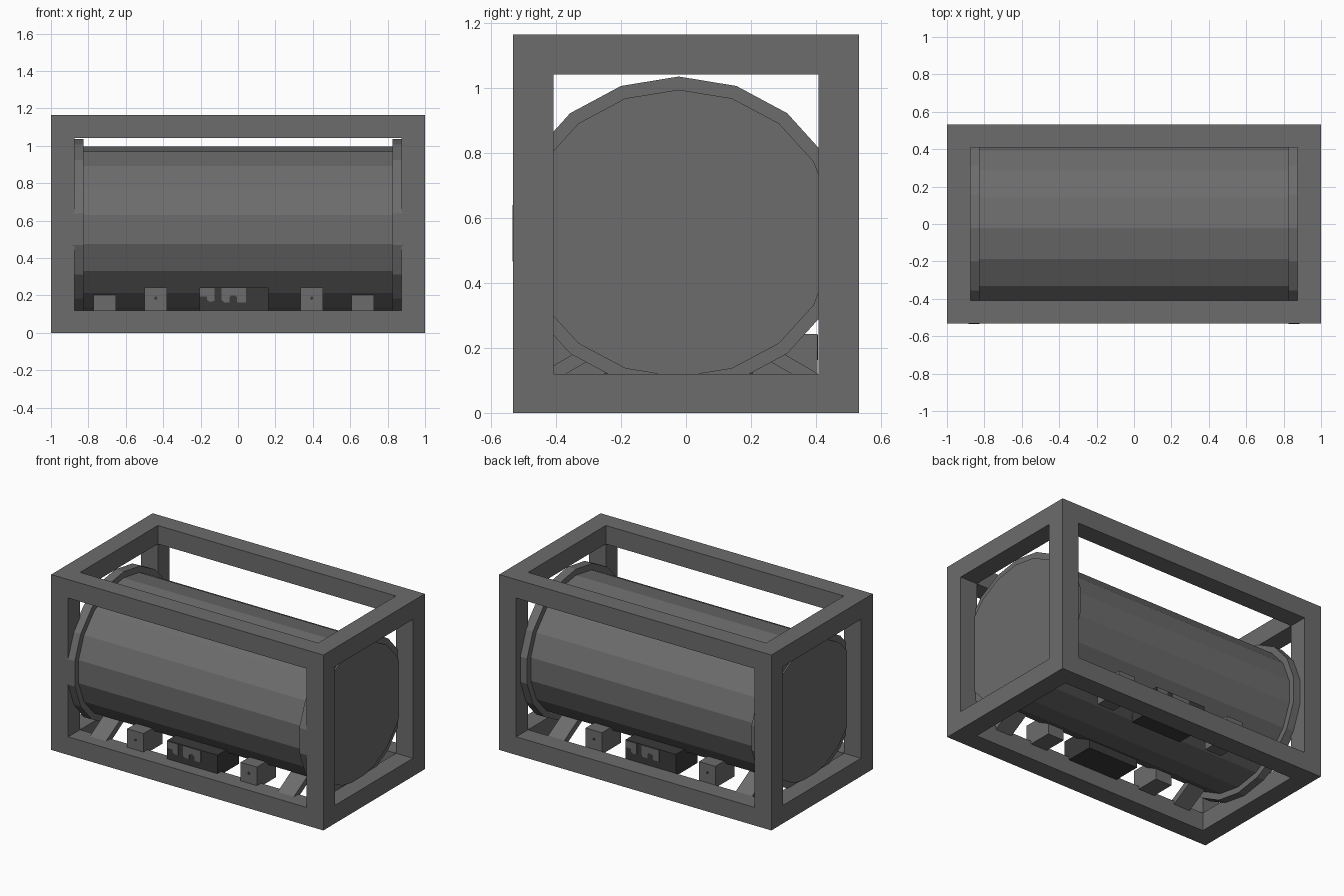
import bpy, bmesh, math
from mathutils import Matrix

if "Cube" in bpy.data.objects:
    bpy.data.objects.remove(bpy.data.objects["Cube"])

def material(name, v):
    m = bpy.data.materials.new(name)
    m.diffuse_color = (v, v, v, 1)
    m.use_nodes = True
    m.node_tree.nodes["Principled BSDF"].inputs["Base Color"].default_value = m.diffuse_color
    return m

GREY = material("mid_grey", 0.15)
DARK = material("dark_grey", 0.042)
OFF = -0.0225  # tank and fittings sit slightly off centre

def finish(name, bm, mat):
    bmesh.ops.recalc_face_normals(bm, faces=bm.faces)
    me = bpy.data.meshes.new(name)
    bm.to_mesh(me)
    bm.free()
    me.materials.append(mat)
    ob = bpy.data.objects.new(name, me)
    bpy.context.collection.objects.link(ob)
    return ob

def box(name, lo, hi, mat, turned=False):
    """Axis-aligned box; turned = rotated half a turn about the tank centre."""
    bm = bmesh.new()
    bmesh.ops.create_cube(bm, size=1)
    for v in bm.verts:
        v.co = [(a + b) / 2 + c * (b - a) for a, b, c in zip(lo, hi, v.co)]
    if turned:
        turn(bm)
    return finish(name, bm, mat)

def turn(bm):
    for v in bm.verts:
        v.co.x, v.co.y = 2 * OFF - v.co.x, 2 * OFF - v.co.y

def extrude(name, pts, axis_pts, mat, turned=False):
    """Prism: profile points mapped to 3D by axis_pts(p, end) for both ends."""
    bm = bmesh.new()
    a = [bm.verts.new(axis_pts(p, 0)) for p in pts]
    b = [bm.verts.new(axis_pts(p, 1)) for p in pts]
    n = len(pts)
    bm.faces.new(a)
    bm.faces.new(b)
    for i in range(n):
        bm.faces.new((a[i], a[(i + 1) % n], b[(i + 1) % n], b[i]))
    if turned:
        turn(bm)
    return finish(name, bm, mat)

# Outer frame: 3x3x3 cells, keeping only the edge beams, skinned as one mesh
def build_frame():
    xs, ys, zs = (-1, -.875, .875, 1), (-.5325, -.408, .408, .5325), (0, .12, 1.042, 1.165)
    solid = lambda c: all(0 <= k <= 2 for k in c) and sum(k != 1 for k in c) >= 2
    bm = bmesh.new()
    for c in [(i, j, k) for i in range(3) for j in range(3) for k in range(3)]:
        if not solid(c):
            continue
        for ax in range(3):
            for d in (0, 1):
                nb = list(c)
                nb[ax] += 2 * d - 1
                if solid(nb):
                    continue
                u, w = [q for q in range(3) if q != ax]
                vs = []
                for du, dw in ((0, 0), (1, 0), (1, 1), (0, 1)):
                    g = list(c)
                    g[ax] += d
                    g[u] += du
                    g[w] += dw
                    vs.append(bm.verts.new((xs[g[0]], ys[g[1]], zs[g[2]])))
                bm.faces.new(vs)
    bmesh.ops.remove_doubles(bm, verts=bm.verts, dist=1e-5)
    finish("outer_frame", bm, GREY)

build_frame()

# Tank and end rings: 18-sided oval prisms along x
def oval(name, ry, rz, x0, x1):
    pts = [(OFF + ry * math.sin(math.radians(20 * i)),
            0.5525 + rz * math.cos(math.radians(20 * i))) for i in range(18)]
    extrude(name, pts, lambda p, e: ((x0, x1)[e], p[0], p[1]), GREY)

oval("tank", 0.48, 0.4425, -0.895, 0.895)
oval("left_ring", 0.52, 0.483, -0.885, -0.825)
oval("right_ring", 0.52, 0.483, 0.825, 0.885)

# Fittings under the tank, repeated on the front and back
for side, t in (("front", False), ("back", True)):
    # slanted struts from the bottom rail up to the tank
    for k, x in (("left", -0.7125), ("right", 0.6675)):
        prof = [(-.47, .062), (-.47, .11), (-.24, .243), (-.24, .195)]
        extrude(f"{side}_{k}_strut", prof,
                lambda p, e: (x + (e - .5) * .12, p[0], p[1]), GREY, t)
    # small valve boxes with a dark hole on the face
    for k, x in (("left", -0.4395), ("right", 0.3945)):
        box(f"{side}_{k}_valve_box", (x - .06, -.45, .1), (x + .06, -.25, .243), GREY, t)
        hole = [(x + .009 * math.cos(a * math.pi / 4), .185 + .009 * math.sin(a * math.pi / 4))
                for a in range(8)]
        extrude(f"{side}_{k}_valve_hole", hole,
                lambda p, e: (p[0], (-.452, -.445)[e], p[1]), DARK, t)
    # central control box
    box(f"{side}_control_box", (-.207, -.447, .1), (.162, -.22, .243), DARK, t)
    # pale plates on the control box
    hook = [(-.205, .24), (-.125, .24), (-.125, .17), (-.15, .165), (-.165, .175),
            (-.165, .195), (-.205, .195)]
    arch = [(-.088, .24), (.042, .24), (.042, .163), (-.005, .163), (-.005, .19),
            (-.015, .2), (-.035, .2), (-.045, .19), (-.045, .163), (-.075, .163), (-.088, .175)]
    for n, prof in (("hook", hook), ("arch", arch)):
        extrude(f"{side}_{n}_plate", prof,
                lambda p, e: (p[0], (-.451, -.446)[e], p[1]), GREY, t)
